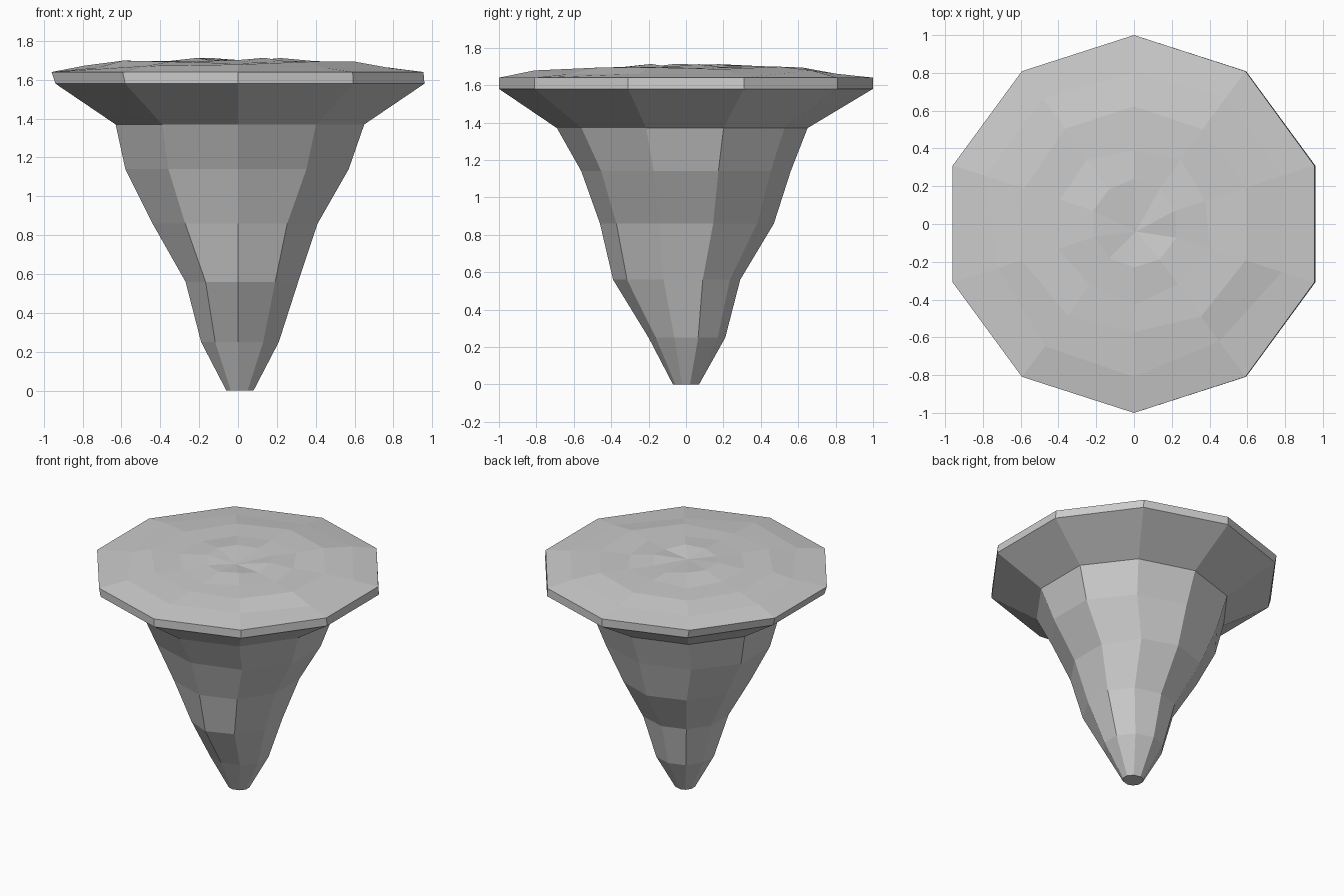
import bpy, bmesh, math, random

if "Cube" in bpy.data.objects:
    bpy.data.objects.remove(bpy.data.objects["Cube"])

random.seed(4)
SIDES = 10
C18 = math.cos(math.radians(18))

# Rock profile, bottom to rim: z, reach to left, right, front, back
rock = [
    (0.00, 0.06, 0.08, 0.07, 0.07),
    (0.25, 0.19, 0.21, 0.20, 0.21),
    (0.56, 0.27, 0.31, 0.39, 0.29),
    (0.86, 0.44, 0.41, 0.46, 0.47),
    (1.14, 0.58, 0.57, 0.56, 0.56),
    (1.37, 0.63, 0.65, 0.69, 0.65),
    (1.58, 0.94, 0.96, 1.00, 1.00),
    (1.64, 0.96, 0.955, 1.00, 1.00),
]
# Ground on top, rim to middle: z, radius
ground = [(1.670, 0.79), (1.693, 0.60), (1.695, 0.41), (1.705, 0.23)]

bm = bmesh.new()


def ring(z, left, right, front, back, jitter=0.0, bump=0.0):
    verts = []
    for i in range(SIDES):
        a = math.radians(18 + 360 / SIDES * i)
        c, s = math.cos(a), math.sin(a)
        k = 1 + random.uniform(-jitter, jitter)
        x = c / C18 * (right if c > 0 else left) * k
        y = s * (back if s > 0 else front) * k
        verts.append(bm.verts.new((x, y, z + random.uniform(-bump, bump))))
    return verts


def bridge(a, b):
    for i in range(SIDES):
        j = (i + 1) % SIDES
        bm.faces.new((a[i], a[j], b[j], b[i]))


# Tapering rock with overhanging rim
rings = [ring(*row) for row in rock]
# Uneven ground surface
rings += [ring(z, r * C18, r * C18, r, r, 0.05, 0.01) for z, r in ground]
for lower, upper in zip(rings, rings[1:]):
    bridge(lower, upper)

# Close the tip and the middle of the ground
bm.faces.new(list(reversed(rings[0])))
middle = bm.verts.new((0.01, -0.04, 1.69))
for i in range(SIDES):
    bm.faces.new((rings[-1][i], rings[-1][(i + 1) % SIDES], middle))

bmesh.ops.recalc_face_normals(bm, faces=bm.faces)
mesh = bpy.data.meshes.new("floating_island")
bm.to_mesh(mesh)
bm.free()
bpy.context.collection.objects.link(bpy.data.objects.new("floating_island", mesh))
